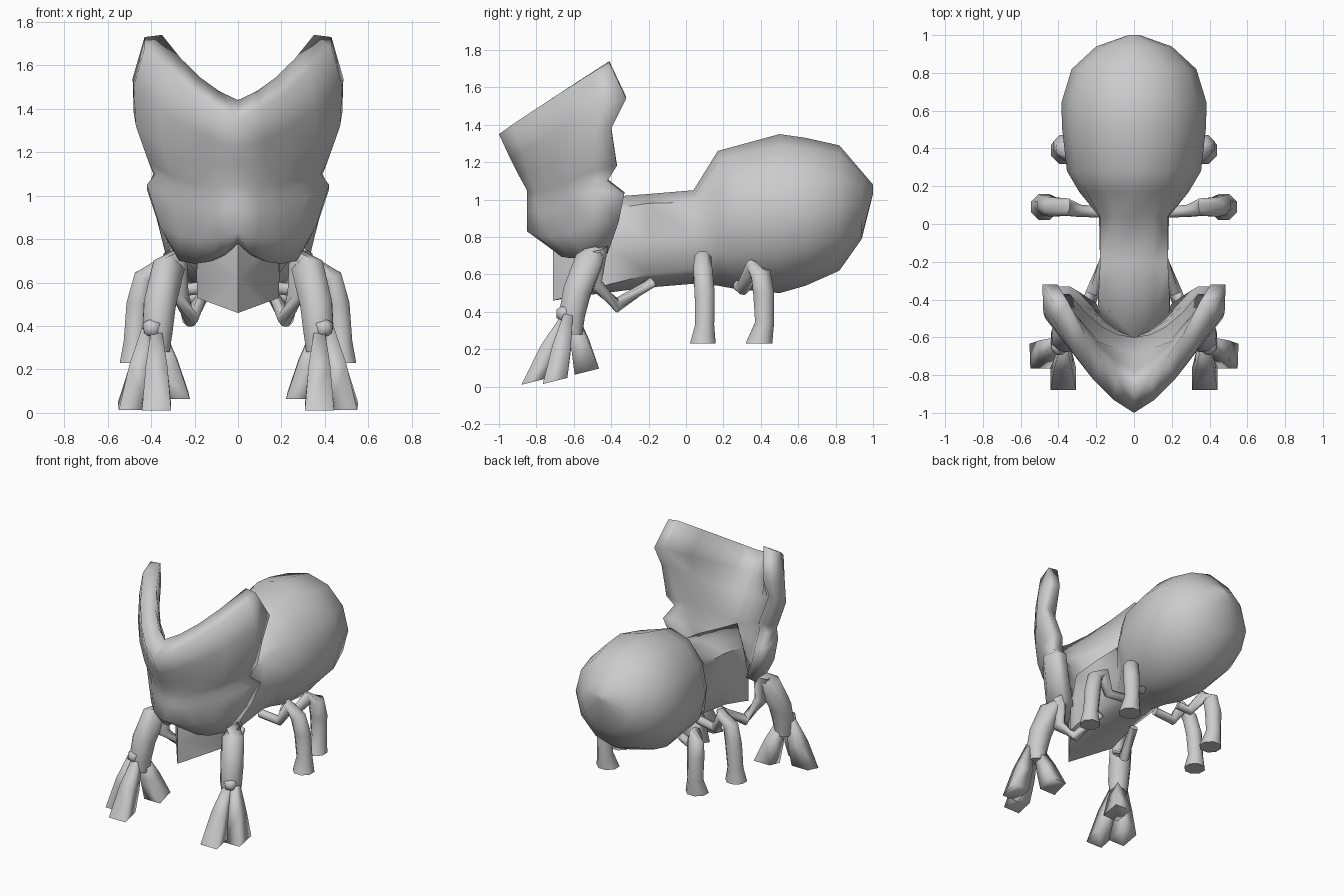
import bpy
import bmesh
import math
from mathutils import Vector

cube = bpy.data.objects.get("Cube")
if cube:
    bpy.data.objects.remove(cube, do_unlink=True)

grey = bpy.data.materials.new("plain grey")
grey.use_nodes = True
GREY_COLOUR = (0.6, 0.6, 0.6, 1)
grey.diffuse_color = GREY_COLOUR
grey.node_tree.nodes["Principled BSDF"].inputs["Base Color"].default_value = GREY_COLOUR


def finish(bm, name, mirrored=False, angle=65):
    """Turn a bmesh into a smooth shaded object, optionally mirrored across x."""
    bmesh.ops.recalc_face_normals(bm, faces=bm.faces[:])
    mesh = bpy.data.meshes.new(name)
    bm.to_mesh(mesh)
    bm.free()
    mesh.materials.append(grey)
    obj = bpy.data.objects.new(name, mesh)
    bpy.context.collection.objects.link(obj)
    bpy.ops.object.select_all(action="DESELECT")
    obj.select_set(True)
    bpy.context.view_layer.objects.active = obj
    bpy.ops.object.shade_smooth_by_angle(angle=math.radians(angle))
    if mirrored:
        mirror = obj.modifiers.new("Mirror", "MIRROR")
        mirror.use_clip = True
    return obj


def bridge(bm, rings, closed=True):
    """Skin neighbouring rings of points with quads and return the vertex rings."""
    loops = [[bm.verts.new(p) for p in ring] for ring in rings]
    count = len(loops[0])
    for lower, upper in zip(loops, loops[1:]):
        for i in range(count if closed else count - 1):
            j = (i + 1) % count
            bm.faces.new((lower[i], lower[j], upper[j], upper[i]))
    return loops


def add_tube(bm, path, sides=8, sole_slope=0.0):
    """Skin a limb along points of (x, y, z, radius), ending in a level sole."""
    points = [Vector(p[:3]) for p in path]
    rings = []
    for i, centre in enumerate(points):
        before = points[max(i - 1, 0)]
        after = points[min(i + 1, len(points) - 1)]
        along = (after - before).normalized()
        side = Vector((0, 1, 0)).cross(along).normalized()
        up = along.cross(side)
        ring = []
        for k in range(sides):
            a = math.tau * (k + .5) / sides
            ring.append(centre + path[i][3] * (side * math.cos(a) + up * math.sin(a)))
        rings.append(ring)
    for p in rings[-1]:
        p.z = points[-1].z + sole_slope * (p.y - points[-1].y)
    loops = bridge(bm, rings)
    bm.faces.new(loops[0])
    bm.faces.new(loops[-1])


# Body: boxy chest with a swept keel, narrow waist and swollen abdomen
# Each section: y, half width, bottom z, top z, backward sweep of the sides, boxiness
sections = [
    (-.71, .19, .46, .78, .25, 1),
    (-.6, .19, .48, 1.0, .2, 1),
    (-.2, .18, .53, 1.03, 0, 1),
    (.04, .185, .55, 1.05, 0, .8),
    (.17, .29, .54, 1.26, 0, 0),
    (.28, .355, .52, 1.29, 0, 0),
    (.5, .38, .5, 1.35, 0, 0),
    (.64, .385, .54, 1.33, 0, 0),
    (.82, .33, .62, 1.29, 0, 0),
    (.94, .2, .79, 1.15, 0, 0),
    (1, .03, 1.03, 1.08, 0, 0),
]
SIDES = 12
rings = []
for y, width, low, high, sweep, box in sections:
    ring = []
    for k in range(SIDES):
        a = math.tau * k / SIDES
        across = max(-1, min(1, math.sin(a) * (1 + .15 * box)))
        rise = math.cos(a)
        z = middle = (low + high) / 2
        z += (high - low) / 2 * rise
        if rise > .1:
            boxed = high - .05 * abs(across)
        elif rise < -.1:
            boxed = low + .07 * abs(across)
        else:
            boxed = middle
        z += box * (boxed - z)
        ring.append((width * across, y + sweep * abs(across), z))
    rings.append(ring)
body_mesh = bmesh.new()
loops = bridge(body_mesh, rings)
tip = body_mesh.verts.new((0, -.71, .62))
for i in range(SIDES):
    body_mesh.faces.new((loops[0][i], loops[0][(i + 1) % SIDES], tip))
body_mesh.faces.new(loops[-1])
finish(body_mesh, "body")

# Head shield: V-shaped thick plate, one half mirrored
# Each row: front ridge y z, outer corner x y z, rear edge x y z, inner valley y z
shield_rows = [
    (-1, 1.35, .43, -.5, 1.68, .43, -.41, 1.73, -.86, 1.44),
    (-.94, 1.22, .48, -.47, 1.5, .485, -.32, 1.54, -.78, 1.32),
    (-.9, 1.14, .47, -.5, 1.32, .48, -.4, 1.38, -.68, 1.2),
    (-.85, 1.05, .41, -.5, 1.15, .42, -.37, 1.18, -.6, 1.04),
    (-.85, 1, .38, -.52, 1.1, .39, -.42, 1.1, -.6, 1),
    (-.85, .94, .42, -.48, 1.05, .42, -.33, 1.03, -.6, .95),
    (-.85, .83, .36, -.52, .86, .37, -.36, .88, -.6, .85),
    (-.73, .78, .27, -.54, .7, .28, -.42, .71, -.64, .78),
]
COLUMNS = 4


def sagging_line(start, end, forward):
    """Points between two ends, bulging forward and down in the middle."""
    line = []
    for i in range(COLUMNS + 1):
        t = i / COLUMNS
        bulge = 4 * t * (1 - t)
        line.append(start.lerp(end, t) + bulge * Vector((0, -forward, -.045)))
    return line


rings = []
for index, row in enumerate(shield_rows):
    forward = .075 - .006 * index
    rear = Vector(row[5:8])
    outer = sagging_line(Vector((0, row[0], row[1])), Vector(row[2:5]), forward) + [rear]
    inner_rear = rear - Vector((.08, 0, -.01))
    inner = sagging_line(Vector((0, row[8], row[9])), inner_rear, forward)
    inner.append(inner_rear.lerp(rear, .5))
    rings.append(outer + inner[::-1])
shield_mesh = bmesh.new()
loops = bridge(shield_mesh, rings, closed=False)
for loop in (loops[0], loops[-1]):
    last = len(loop) - 1
    for i in range(last // 2):
        shield_mesh.faces.new((loop[i], loop[i + 1], loop[last - i - 1], loop[last - i]))
finish(shield_mesh, "head_shield", mirrored=True, angle=125)

# Legs: thin inner arm, high knee and thick shin, mirrored to both sides
leg_paths = {
    "front_legs": [
        (.15, -.18, .56, .03), (.22, -.37, .435, .04), (.27, -.49, .55, .045),
        (.29, -.47, .75, .06), (.32, -.52, .67, .08), (.36, -.585, .5, .08),
        (.37, -.61, .38, .075), (.37, -.61, .28, .06),
    ],
    "middle_legs": [
        (.14, .06, .58, .03), (.29, .07, .56, .035), (.36, .09, .68, .05),
        (.43, .09, .62, .055), (.46, .1, .5, .058), (.475, .1, .33, .055),
        (.475, .09, .23, .075),
    ],
    "hind_legs": [
        (.16, .28, .54, .03), (.25, .3, .52, .035), (.33, .36, .64, .045),
        (.36, .4, .6, .058), (.37, .415, .5, .06), (.37, .42, .34, .055),
        (.365, .39, .23, .08),
    ],
}
for name, path in leg_paths.items():
    leg_mesh = bmesh.new()
    add_tube(leg_mesh, path)
    finish(leg_mesh, name, mirrored=True)

# Front feet: two flared toes and a heel spur, each from ankle point to sole centre
toes = {
    "inner_toes": ((.375, -.645, .37), (.375, -.82, .025)),
    "outer_toes": ((.42, -.63, .38), (.485, -.7, .03)),
    "heel_spurs": ((.36, -.6, .37), (.29, -.53, .08)),
}
for name, (start, end) in toes.items():
    middle = Vector(start).lerp(Vector(end), .5)
    toe_mesh = bmesh.new()
    path = [(*start, .035), (*middle, .07), (*end, .095)]
    add_tube(toe_mesh, path, sides=4, sole_slope=.25)
    finish(toe_mesh, name, mirrored=True, angle=95)

# Ankle studs: small bumps above the toes
stud_mesh = bmesh.new()
bmesh.ops.create_icosphere(stud_mesh, subdivisions=1, radius=.05)
bmesh.ops.translate(stud_mesh, verts=stud_mesh.verts[:], vec=(.395, -.65, .39))
finish(stud_mesh, "ankle_studs", mirrored=True)
